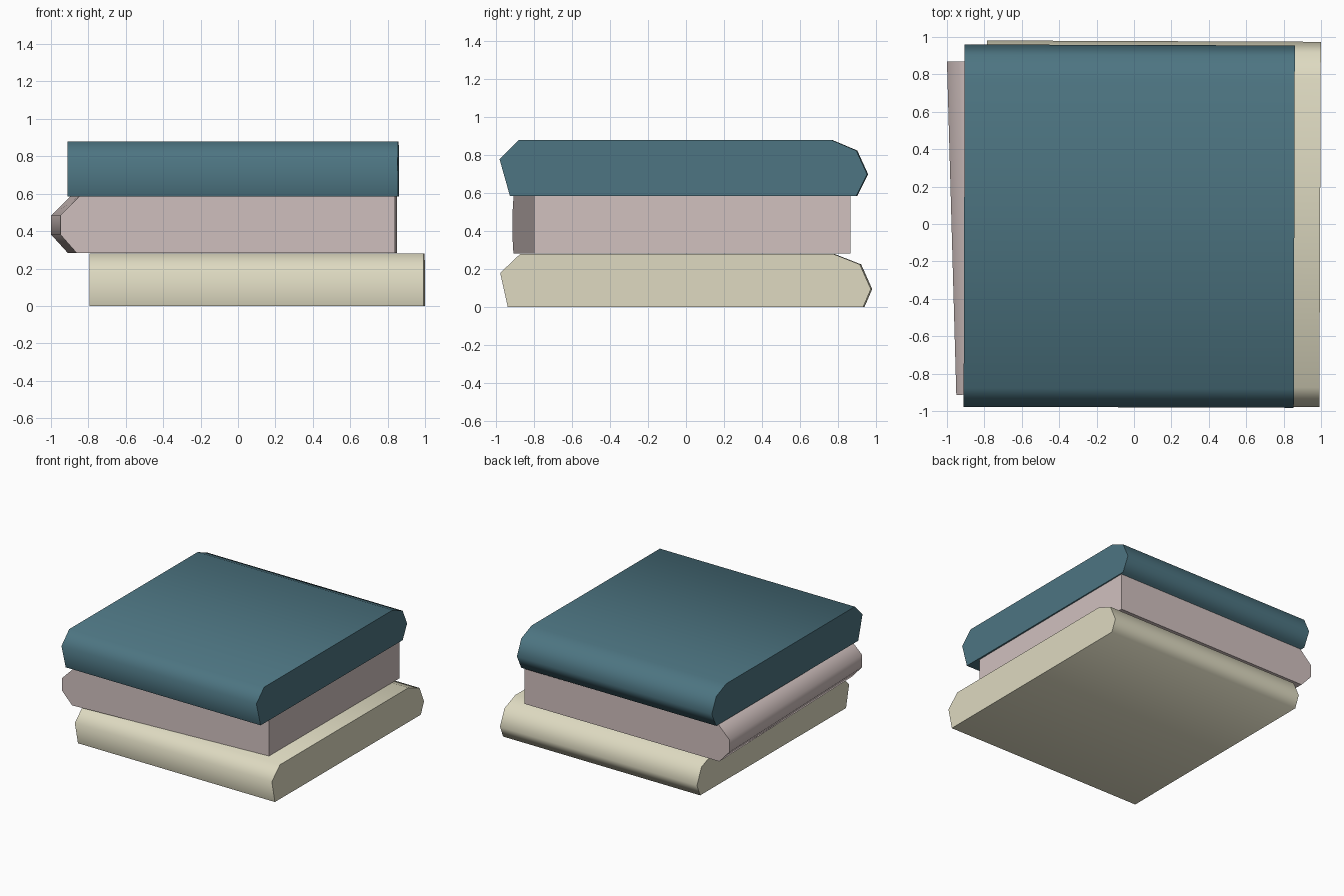
import bpy, math

if "Cube" in bpy.data.objects:
    bpy.data.objects.remove(bpy.data.objects["Cube"])


def srgb(r, g, b):
    lin = lambda c: c / 12.92 if c <= 0.04045 else ((c + 0.055) / 1.055) ** 2.4
    return (lin(r / 255), lin(g / 255), lin(b / 255), 1)


def material(name, rgb):
    m = bpy.data.materials.new(name)
    m.diffuse_color = srgb(*rgb)
    m.use_nodes = True
    m.node_tree.nodes["Principled BSDF"].inputs["Base Color"].default_value = m.diffuse_color
    return m


def loft(name, ring_a, ring_b, mat):
    """Join two matching end outlines into a closed, softly shaded slab."""
    n = len(ring_a)
    faces = [tuple(range(n)), tuple(range(2 * n - 1, n - 1, -1))]
    faces += [(i, i + n, (i + 1) % n + n, (i + 1) % n) for i in range(n)]
    me = bpy.data.meshes.new(name)
    me.from_pydata(ring_a + ring_b, [], faces)
    me.materials.append(mat)
    ob = bpy.data.objects.new(name, me)
    bpy.context.collection.objects.link(ob)
    bpy.ops.object.select_all(action='DESELECT')
    ob.select_set(True)
    bpy.context.view_layer.objects.active = ob
    bpy.ops.object.mode_set(mode='EDIT')
    bpy.ops.mesh.select_all(action='SELECT')
    bpy.ops.mesh.normals_make_consistent(inside=False)
    bpy.ops.object.mode_set(mode='OBJECT')
    bpy.ops.object.shade_smooth_by_angle(angle=math.radians(72))
    return ob


def cross_slab(name, profile, x0, x1, skew, mat):
    """Slab with a (y, z) profile running along x, turned slightly."""
    ends = [[(x + skew * y, y - skew * x, z) for y, z in profile] for x in (x0, x1)]
    return loft(name, ends[0], ends[1], mat)


cream = material("cream cloth", (222, 218, 193))
pink = material("dusty pink cloth", (209, 193, 191))
teal = material("teal cloth", (77, 117, 130))

# bottom folded towel
cross_slab("bottom_towel",
           [(-0.935, 0), (-0.975, 0.18), (-0.87, 0.28), (0.78, 0.28),
            (0.92, 0.225), (0.978, 0.095), (0.937, 0)],
           -0.79, 0.995, 0.004, cream)

# middle folded towel: fold on the left, uneven outline
profile = [(-0.85, 0.585), (-0.95, 0.483), (-0.95, 0.382), (-0.862, 0.282),
           (0.84, 0.282), (0.84, 0.585)]
front = [(x, -0.915 + 0.115 * (x + 0.95) / 1.79, z) for x, z in profile]
back = [(x - 0.05 + 0.06 * (x + 0.95) / 1.79, 0.868, z) for x, z in profile]
loft("middle_towel", front, back, pink)

# top folded towel
cross_slab("top_towel",
           [(-0.925, 0.585), (-0.98, 0.78), (-0.88, 0.88), (0.77, 0.88),
            (0.90, 0.825), (0.957, 0.70), (0.90, 0.585)],
           -0.908, 0.857, 0.003, teal)
